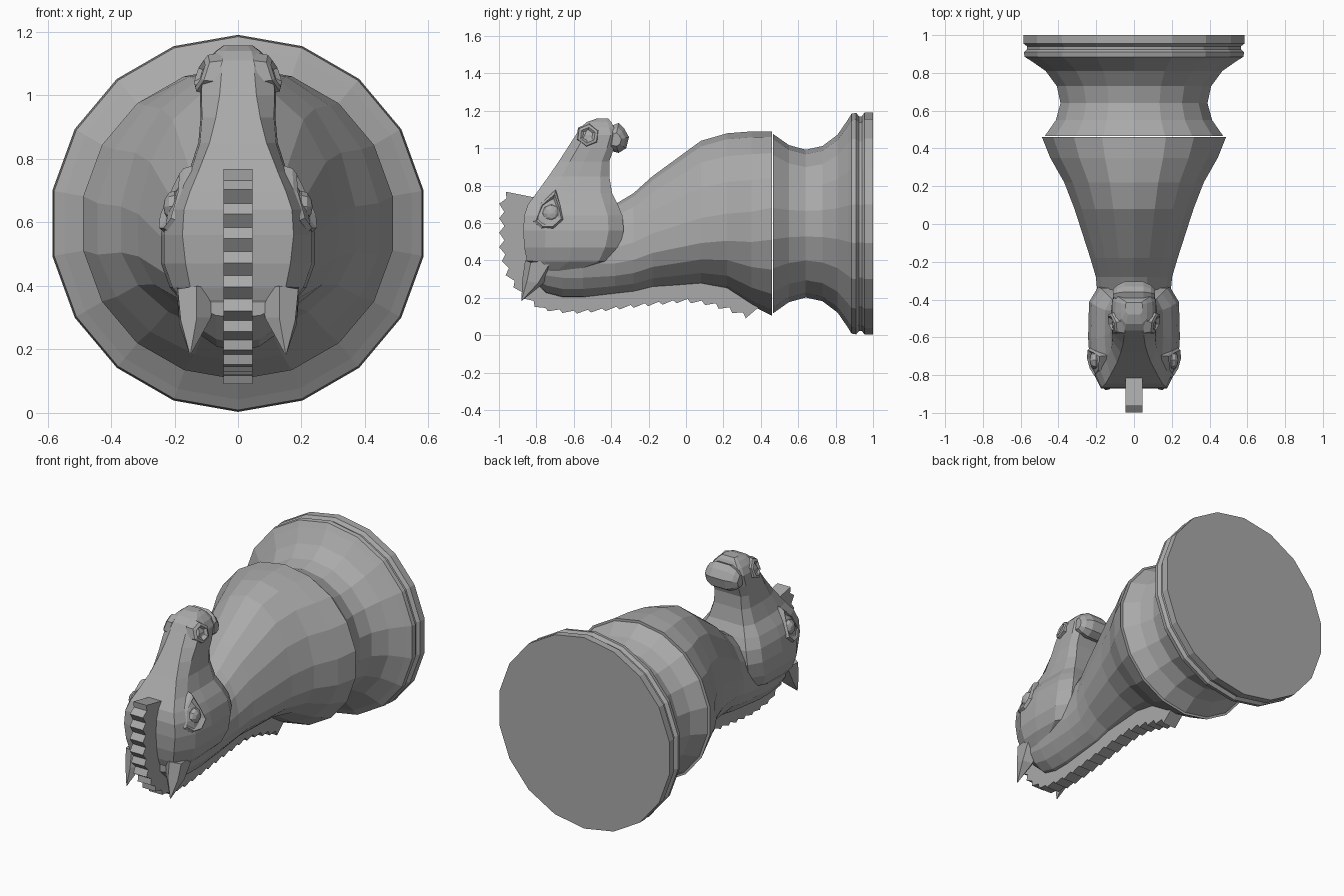
import bpy, bmesh, math
from mathutils import Vector

if "Cube" in bpy.data.objects:
    bpy.data.objects.remove(bpy.data.objects["Cube"])

# Dark grey finish for every part
grey = bpy.data.materials.new("dark_grey")
grey.diffuse_color = (.4, .4, .4, 1)
grey.use_nodes = True
grey.node_tree.nodes["Principled BSDF"].inputs["Base Color"].default_value = grey.diffuse_color


def make(name, verts, faces):
    me = bpy.data.meshes.new(name)
    me.from_pydata([tuple(v) for v in verts], [], faces)
    bm = bmesh.new()
    bm.from_mesh(me)
    bmesh.ops.recalc_face_normals(bm, faces=bm.faces)
    bm.to_mesh(me)
    bm.free()
    me.materials.append(grey)
    ob = bpy.data.objects.new(name, me)
    bpy.context.collection.objects.link(ob)
    return ob


def loft(name, rings):
    n = len(rings[0])
    verts = [p for r in rings for p in r]
    faces = [(i * n + j, i * n + (j + 1) % n, (i + 1) * n + (j + 1) % n, (i + 1) * n + j)
             for i in range(len(rings) - 1) for j in range(n)]
    faces += [tuple(range(n)), tuple(range((len(rings) - 1) * n, len(rings) * n))]
    return make(name, verts, faces)


def mirror(ob):
    m = ob.modifiers.new("mirror", 'MIRROR')
    m.use_mirror_merge = False
    return ob


def resample(path, n):
    pts = [Vector(p) for p in path]
    d = [0]
    for a, b in zip(pts, pts[1:]):
        d.append(d[-1] + (b - a).length)
    out = []
    for k in range(n):
        t = d[-1] * k / (n - 1)
        i = max(i for i in range(len(pts) - 1) if d[i] <= t + 1e-9)
        out.append(pts[i].lerp(pts[i + 1], (t - d[i]) / (d[i + 1] - d[i])))
    return out


# Turned base, lying along y
CZ = 0.597
profile = [(1.0, .594), (.955, .594), (.94, .574), (.925, .574), (.91, .592), (.885, .588),
           (.865, .555), (.81, .475), (.73, .415), (.64, .395), (.55, .42), (.465, .48)]
loft("turned_base", [[(r * math.sin(a), y, CZ + r * math.cos(a))
                      for a in [math.radians(20 * k) for k in range(18)]] for y, r in profile])

# Neck: y, top, bottom, half width, height of widest line, narrowing of the underside
neck = [(.46, 1.09, .105, .495, .597, 1.0), (.35, 1.09, .16, .45, .57, 1.1), (.22, 1.08, .245, .375, .56, 1.2),
        (.08, 1.04, .27, .32, .54, 1.25), (-.18, .85, .25, .235, .48, 1.25), (-.28, .76, .225, .205, .44, 1.2),
        (-.38, .70, .215, .195, .42, 1.1), (-.55, .65, .195, .19, .42, 1.0), (-.66, .62, .195, .185, .42, .95),
        (-.75, .60, .22, .18, .42, .9), (-.83, .56, .30, .165, .42, .8)]
rings = []
for y, top, bot, w, mid, p in neck:
    ring = []
    for k in range(18):
        a = 2 * math.pi * k / 18
        s, c = math.sin(a), math.cos(a)
        if c >= 0:
            ring.append((w * s, y, mid + (top - mid) * c))
        else:
            ring.append((w * math.copysign(abs(s) ** p, s), y, mid + (mid - bot) * c))
    rings.append(ring)
loft("neck", rings)

# Head: z, front y, back y, half widths at front, side and back
head = [(.30, -.80, -.60, .10, .13, .10), (.355, -.835, -.52, .13, .18, .12), (.395, -.85, -.40, .15, .215, .17),
        (.47, -.865, -.355, .165, .242, .185), (.56, -.87, -.333, .175, .243, .19),
        (.64, -.865, -.34, .17, .228, .175), (.70, -.845, -.365, .15, .20, .15),
        (.76, -.80, -.395, .125, .155, .12), (.85, -.735, -.41, .09, .125, .095), (.93, -.68, -.41, .07, .118, .09),
        (1.0, -.635, -.385, .058, .12, .09), (1.07, -.59, -.37, .052, .117, .09), (1.11, -.565, -.385, .05, .098, .085),
        (1.14, -.53, -.40, .042, .07, .06), (1.158, -.48, -.415, .03, .045, .04)]
rings = []
for z, f, b, wf, w, wb in head:
    half = [(wf, f), (w * .96, f + .22 * (b - f)), (w, f + .5 * (b - f)), (w * .98, b - .15 * (b - f)), (wb, b)]
    rings.append([(x, y, z) for x, y in half] + [(-x, y, z) for x, y in reversed(half)])
loft("head", rings)

# Lower lip behind the mouth groove, rounded from side to side
lip = [(-.40, 1.12), (-.36, 1.135), (-.33, 1.105), (-.305, 1.06), (-.32, 1.0), (-.36, .975), (-.42, .99)]
mid_y, mid_z = -.38, 1.04
loft("lower_lip", [[(x, mid_y + (y - mid_y) * s, mid_z + (z - mid_z) * s) for y, z in lip]
                   for x, s in [(-.112, .45), (-.09, .75), (-.05, 1), (.05, 1), (.09, .75), (.112, .45)]])

# Nostrils: hexagonal rims with sunken centres, leaning in towards the top
loops = [(.075, .066), (.113, .058), (.121, .042), (.108, .028)]
rings = []
for x, r in loops:
    ring = []
    for k in range(6):
        a = k * math.pi / 3 + .4
        ring.append((x - .35 * r * math.sin(a) + .25 * r * math.cos(a), -.525 + r * math.cos(a), 1.07 + r * math.sin(a)))
    rings.append(ring)
mirror(loft("nostrils", rings))

# Eyelids: almond rims around the eyeballs, leaning with the face
loops = [(.165, 1.15), (.205, 1.05), (.219, .9), (.20, .62)]
lid = [(-.81, .61), (-.775, .70), (-.70, .765), (-.675, .69), (-.66, .62), (-.71, .575), (-.77, .575)]
mirror(loft("eyelids", [[(x - .35 * (z - .65) + .25 * (y + .725), -.725 + (y + .725) * s, .65 + (z - .65) * s)
                         for y, z in lid] for x, s in loops]))
bpy.ops.mesh.primitive_uv_sphere_add(segments=8, ring_count=6, radius=.05, location=(0, 0, 0))
eye = bpy.context.object
eye.name = "eyeballs"
eye.data.materials.append(grey)
for v in eye.data.vertices:
    v.co = Vector((v.co.z * .7 + .2, v.co.x - .72, v.co.y + .65))
mirror(eye)

# Ears: pointed, with a raised outer ridge
ear_base = [(.075, -.82, .39), (.13, -.86, .40), (.19, -.83, .39), (.195, -.72, .40), (.12, -.70, .36)]
ear_mid = [(.085, -.83, .30), (.13, -.875, .30), (.18, -.85, .29), (.185, -.79, .28), (.13, -.77, .27)]
tip = [(.15 + .002 * x, -.88, .185 + .002 * z) for x, z in [(-1, 0), (0, 1), (1, 0), (1, -1), (-1, -1)]]
mirror(loft("ears", [ear_base, ear_mid, tip]))

# Serrated mane running from forehead to shoulder
outer = [(-.95, .765), (-.985, .72), (-.985, .45), (-.95, .32), (-.88, .215), (-.77, .14), (-.60, .122), (-.45, .135),
         (-.20, .165), (0, .185), (.12, .17), (.24, .135), (.33, .10)]
inner = [(-.80, .735), (-.82, .68), (-.82, .45), (-.80, .36), (-.74, .30), (-.66, .25), (-.50, .25), (-.2, .30),
         (0, .32), (.2, .30), (.40, .16)]
N = 49
out, inn = resample(outer, N), resample(inner, N)
section = []
for k in range(N):
    d = (out[k] - inn[k]).normalized()
    section.append((out[k] + d * (.014 if k % 2 == 0 else -.014), inn[k]))
loft("mane", [[(-.045, *o), (.045, *o), (.045, *i), (-.045, *i)] for o, i in section])
